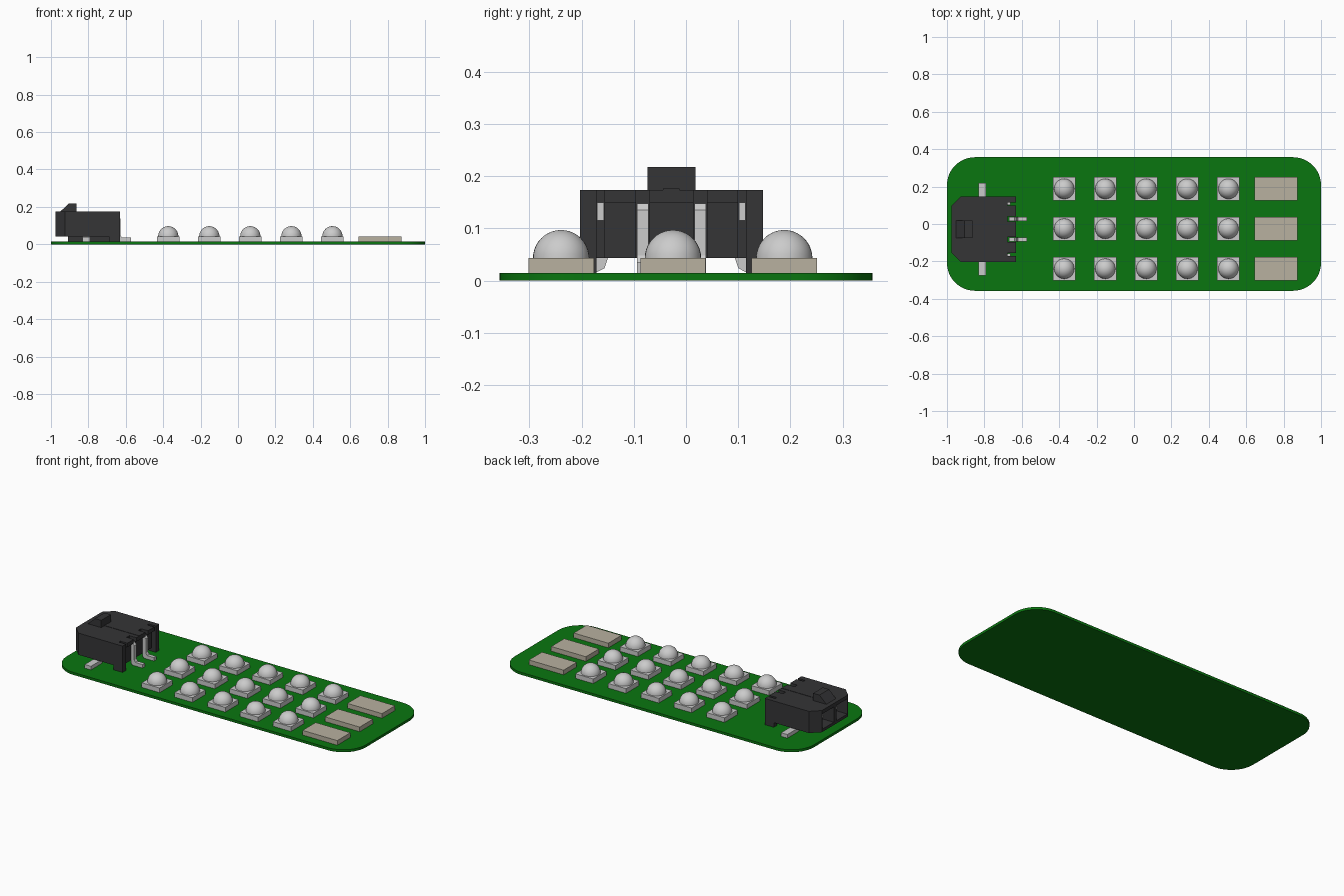
import bpy, bmesh, math

if "Cube" in bpy.data.objects:
    bpy.data.objects.remove(bpy.data.objects["Cube"])

def material(name, rgb):
    m = bpy.data.materials.new(name)
    m.diffuse_color = (*rgb, 1)
    m.use_nodes = True
    m.node_tree.nodes["Principled BSDF"].inputs["Base Color"].default_value = m.diffuse_color
    return m

GREEN = material("green", (0.003, 0.18, 0.005))
BLACK = material("black", (0.035, 0.035, 0.037))
BEIGE = material("beige", (0.48, 0.44, 0.35))

def finish(name, bm, mat):
    bmesh.ops.recalc_face_normals(bm, faces=bm.faces[:])
    me = bpy.data.meshes.new(name)
    bm.to_mesh(me)
    bm.free()
    ob = bpy.data.objects.new(name, me)
    bpy.context.collection.objects.link(ob)
    if mat:
        me.materials.append(mat)
    return ob

def prism(name, pts, lo, hi, axis="z", mat=None):
    """Extrude a closed profile along an axis; pts are the other two coordinates."""
    place = {"z": lambda p, t: (p[0], p[1], t),
             "y": lambda p, t: (p[0], t, p[1]),
             "x": lambda p, t: (t, p[0], p[1])}[axis]
    bm = bmesh.new()
    a = [bm.verts.new(place(p, lo)) for p in pts]
    b = [bm.verts.new(place(p, hi)) for p in pts]
    bm.faces.new(a)
    bm.faces.new(b)
    for i in range(len(pts)):
        j = (i + 1) % len(pts)
        bm.faces.new((a[i], a[j], b[j], b[i]))
    return finish(name, bm, mat)

def box(name, x0, x1, y0, y1, z0, z1, mat=None):
    return prism(name, [(x0, y0), (x1, y0), (x1, y1), (x0, y1)], z0, z1, "z", mat)

def smooth(ob):
    bpy.ops.object.select_all(action="DESELECT")
    bpy.context.view_layer.objects.active = ob
    ob.select_set(True)
    bpy.ops.object.shade_smooth_by_angle(angle=math.radians(35))

def cut(ob, cutter):
    cutter.hide_render = True
    mod = ob.modifiers.new("cut", "BOOLEAN")
    mod.operation = "DIFFERENCE"
    mod.solver = "EXACT"
    mod.object = cutter
    bpy.context.view_layer.objects.active = ob
    bpy.ops.object.modifier_apply(modifier=mod.name)
    bpy.data.objects.remove(cutter)

# Board with rounded corners
R, HX, HY, T = 0.15, 1.0, 0.357, 0.015
outline = []
for k, (sx, sy) in enumerate([(1, 1), (-1, 1), (-1, -1), (1, -1)]):
    for i in range(13):
        a = math.pi / 2 * (k + i / 12)
        outline.append((sx * (HX - R) + R * math.cos(a), sy * (HY - R) + R * math.sin(a)))
smooth(prism("board", outline, 0, T, "z", GREEN))

# Lamp grid with one flat resistor at the end of each row
def dome(name, x, y, z, r):
    rings = [(r * math.cos(t), r * math.sin(t)) for t in
             (math.pi / 2 * i / 10 for i in range(11))]
    bm = bmesh.new()
    n, prev = 32, None
    for rad, h in rings[:-1]:
        ring = [bm.verts.new((x + rad * math.cos(2 * math.pi * i / n),
                              y + rad * math.sin(2 * math.pi * i / n), z + h)) for i in range(n)]
        if prev:
            for i in range(n):
                bm.faces.new((prev[i], prev[i - 1], ring[i - 1], ring[i]))
        else:
            bm.faces.new(ring)
        prev = ring
    top = bm.verts.new((x, y, z + r))
    for i in range(n):
        bm.faces.new((prev[i], prev[i - 1], top))
    smooth(finish(name, bm, None))

H, ZL = 0.0625, 0.043
for y in (-0.239, -0.025, 0.188):
    for i in range(5):
        x = -0.373 + 0.2195 * i
        box("lamp_base", x - 0.06, x + 0.06, y - H, y + H, T, ZL)
        dome("lamp_dome", x, y, ZL, 0.054)
    box("resistor", 0.643, 0.875, y - H, y + H, T, ZL, BEIGE)

# Connector housing: chamfered block, hollowed sockets and rear slots
C, B = -0.028, 0.175
half = [(-0.63, B), (-0.925, B), (-0.977, 0.125)]
pts = [(x, C + y) for x, y in half] + [(x, C - y) for x, y in reversed(half)]
housing = prism("connector_housing", pts, ZL, 0.174, "z", BLACK)
cut(housing, box("cutter", -0.648, -0.5, -0.5, 0.5, 0, 0.15))
for s in (-1, 1):
    def side(a, b):
        return sorted((C + s * a, C + s * b))
    cut(housing, box("cutter", -1.1, -0.72, *side(0.012, 0.118), 0.06, 0.152))
    cut(housing, box("cutter", -0.677, -0.5, *side(0.042, 0.068), 0, 0.3))
    cut(housing, box("cutter", -0.677, -0.5, *side(0.128, 0.143), 0, 0.3))

# Latch on top and support block underneath
prism("latch", [(-0.953, 0.172), (-0.905, 0.218), (-0.863, 0.218), (-0.863, 0.172)],
      C - 0.046, C + 0.046, "y", BLACK)
box("latch_rail", -0.863, -0.63, C - 0.016, C + 0.016, 0.15, 0.176, BLACK)
box("support_block", -0.91, -0.69, C - 0.06, C + 0.06, T, 0.045, BLACK)

# Mirrored legs, contacts, socket pins and solder tabs
for s in (-1, 1):
    def side(a, b):
        return sorted((C + s * a, C + s * b))
    box("connector_leg", -0.69, -0.63, *side(0.143, B), T, 0.15, BLACK)
    contact = [(-0.668, 0.148), (-0.64, 0.148), (-0.628, 0.135), (-0.628, 0.048),
               (-0.62, 0.036), (-0.573, 0.036), (-0.573, T), (-0.64, T),
               (-0.65, 0.025), (-0.65, 0.125), (-0.668, 0.13)]
    prism("contact", contact, *side(0.044, 0.066), "y")
    box("socket_pin", -0.94, -0.70, *side(0.056, 0.074), 0.097, 0.115)
    box("tab_end", -0.69, -0.66, *side(0.129, 0.142), 0.115, 0.15)
    tab = [(0.248, T), (0.145, T), (0.128, 0.024), (0.12, 0.048),
           (0.142, 0.048), (0.154, 0.037), (0.248, 0.037)]
    prism("solder_tab", [(C + s * y, z) for y, z in tab], -0.832, -0.79, "x")
